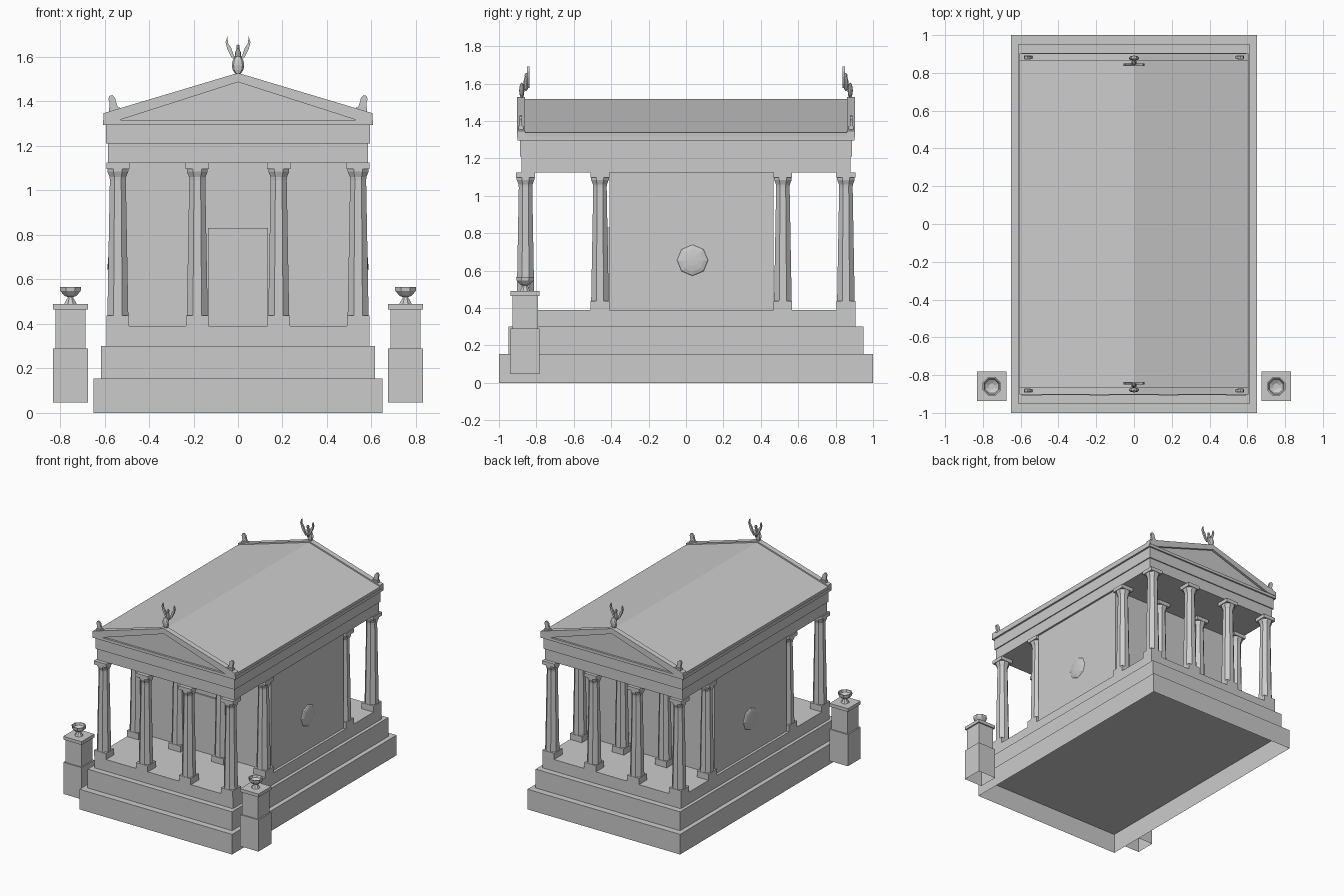
import bpy, bmesh, math
from mathutils import Matrix

if "Cube" in bpy.data.objects:
    bpy.data.objects.remove(bpy.data.objects["Cube"])


def finish(name, bm):
    bmesh.ops.recalc_face_normals(bm, faces=bm.faces)
    me = bpy.data.meshes.new(name)
    bm.to_mesh(me)
    bm.free()
    ob = bpy.data.objects.new(name, me)
    bpy.context.collection.objects.link(ob)
    return ob


def box(name, x, y, z, open_bottom=False):
    bm = bmesh.new()
    bmesh.ops.create_cube(bm, size=1)
    for v in bm.verts:
        v.co = [a[0] + (c + .5) * (a[1] - a[0]) for a, c in zip((x, y, z), v.co)]
    if open_bottom:
        low = [f for f in bm.faces if f.normal.z < -.5]
        bmesh.ops.delete(bm, geom=low, context='FACES_ONLY')
    return finish(name, bm)


def lathe(name, profile, sides, x, y):
    bm = bmesh.new()
    rings = []
    for r, z in profile:
        r /= math.cos(math.pi / sides)
        rings.append([bm.verts.new((x + r * math.cos((i + .5) * math.tau / sides),
                                    y + r * math.sin((i + .5) * math.tau / sides), z))
                      for i in range(sides)])
    for a, b in zip(rings, rings[1:]):
        for i in range(sides):
            j = (i + 1) % sides
            bm.faces.new((a[i], a[j], b[j], b[i]))
    bm.faces.new(rings[0])
    bm.faces.new(rings[-1])
    return finish(name, bm)


def extrude(name, pts, y0, y1):
    """Extrude an (x, z) outline along y."""
    bm = bmesh.new()
    a = [bm.verts.new((x, y0, z)) for x, z in pts]
    b = [bm.verts.new((x, y1, z)) for x, z in pts]
    bm.faces.new(a)
    bm.faces.new(b)
    for i in range(len(pts)):
        j = (i + 1) % len(pts)
        bm.faces.new((a[i], a[j], b[j], b[i]))
    return finish(name, bm)


def blob(name, loc, size, u=8, v=6):
    bm = bmesh.new()
    m = Matrix.Translation(loc) @ Matrix.Diagonal((*size, 1))
    bmesh.ops.create_uvsphere(bm, u_segments=u, v_segments=v, radius=1, matrix=m)
    return finish(name, bm)


def sym(a):
    return (-a, a)


# stepped platform, hollow below
box("lower_step", sym(.65), sym(1), (0, .155), True)
box("middle_step", sym(.615), sym(.95), (.155, .30))
box("upper_step", sym(.59), sym(.905), (.30, .39))

# inner chamber with door slab and round wall bosses
box("chamber", sym(.57), (-.41, .467), (.39, 1.125))
box("door", sym(.135), (-.42, -.41), (.39, .83))
for s in (-1, 1):
    bm = bmesh.new()
    bmesh.ops.create_uvsphere(
        bm, u_segments=8, v_segments=8, radius=1,
        matrix=Matrix.Translation((s * .568, .035, .655))
        @ Matrix.Diagonal((.018, .085, .085, 1)) @ Matrix.Rotation(math.pi / 2, 4, 'Y'))
    finish("wall_boss", bm)

# four rows of four columns
for y in (-.858, -.46, .518, .855):
    for x in (-.54, -.183, .183, .54):
        box("column_plinth", (x - .05, x + .05), (y - .05, y + .05), (.39, .437))
        lathe("column_shaft", [(.047, .437), (.036, 1.045), (.037, 1.06), (.047, 1.085),
                               (.047, 1.097)], 8, x, y)
        box("column_cap", (x - .052, x + .052), (y - .05, y + .05), (1.097, 1.125))

# beam courses and cornice
box("lower_beam", sym(.585), sym(.88), (1.125, 1.21))
box("upper_beam", sym(.593), sym(.888), (1.21, 1.295))
box("cornice", sym(.607), sym(.9), (1.295, 1.317))

# gabled roof and raised gable mouldings
extrude("roof", [(-.603, 1.315), (-.605, 1.337), (0, 1.517), (.605, 1.337), (.603, 1.315)],
        -.885, .885)
for s in (-1, 1):
    extrude("gable_moulding", [(-.605, 1.315), (-.605, 1.347), (0, 1.528), (.605, 1.347),
                               (.605, 1.315), (.53, 1.317), (0, 1.487), (-.53, 1.317)],
            s * .903, s * .862)

# gable ornaments: winged bird at the peak, leaf at each corner
wing = [(.008, 1.575), (.03, 1.60), (.048, 1.635), (.056, 1.665), (.048, 1.692),
        (.044, 1.66), (.03, 1.64), (.02, 1.61)]
leaf = [(.575, 1.355), (.578, 1.395), (.583, 1.41), (.578, 1.425), (.565, 1.428),
        (.552, 1.415), (.546, 1.39), (.535, 1.365)]
for s in (-1, 1):
    blob("bird_body", (0, s * .878, 1.563), (.028, .014, .042))
    blob("bird_chest", (0, s * .855, 1.60), (.015, .014, .04))
    blob("bird_head", (0, s * .85, 1.643), (.009, .014, .014), 6, 4)
    for m in (-1, 1):
        extrude("bird_wing", [(m * x, z) for x, z in wing], s * .836, s * .85)
        extrude("corner_leaf", [(m * x, z) for x, z in leaf], s * .876, s * .89)
        box("leaf_foot", sorted((m * .53, m * .58)), sorted((s * .87, s * .896)), (1.345, 1.372))

# two pedestals with bowls flanking the front
for s in (-1, 1):
    cx, cy = s * .753, -.86

    def block(name, h, z, o=False):
        box(name, (cx - h, cx + h), (cy - h, cy + h), z, o)
    block("pedestal_base", .078, (.047, .29), True)
    block("pedestal_shaft", .068, (.29, .465))
    block("pedestal_cap", .078, (.465, .49))
    lathe("bowl", [(.028, .49), (.024, .497), (.012, .52), (.028, .527), (.046, .548),
                   (.048, .566), (.042, .566), (.036, .55), (.015, .537)], 8, cx, cy)
